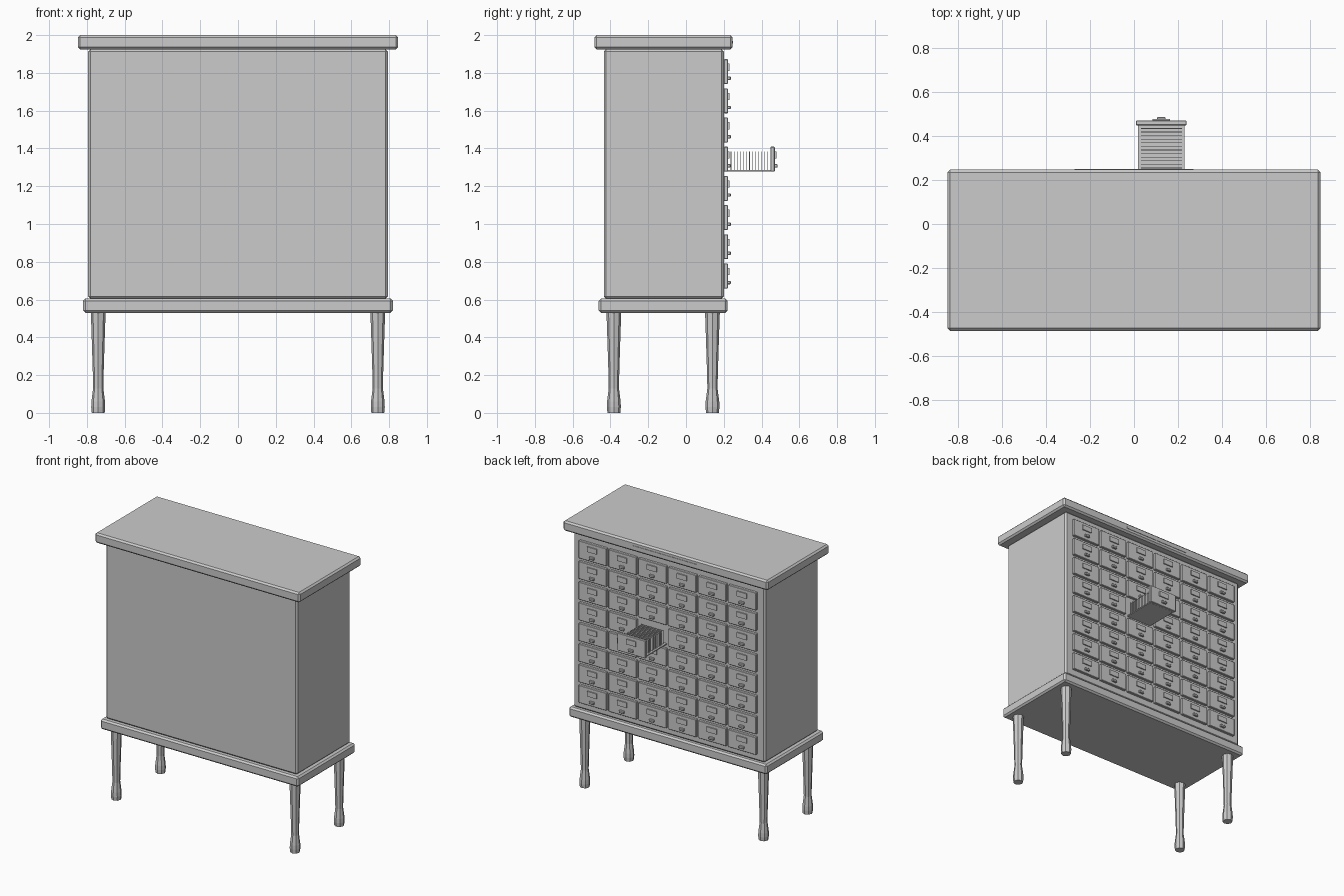
import bpy, bmesh, math

if "Cube" in bpy.data.objects:
    bpy.data.objects.remove(bpy.data.objects["Cube"])


def box(name, x, y, z, bevel=0.0):
    """Box from (min, max) ranges, optionally with a single chamfer."""
    bm = bmesh.new()
    bmesh.ops.create_cube(bm, size=1)
    for v in bm.verts:
        v.co = [r[0] + (c + 0.5) * (r[1] - r[0]) for c, r in zip(v.co, (x, y, z))]
    if bevel:
        bmesh.ops.bevel(bm, geom=bm.edges[:], offset=bevel, segments=1,
                        profile=0.5, affect='EDGES')
    return finish(name, bm)


def finish(name, bm):
    bmesh.ops.recalc_face_normals(bm, faces=bm.faces[:])
    me = bpy.data.meshes.new(name)
    bm.to_mesh(me)
    bm.free()
    ob = bpy.data.objects.new(name, me)
    bpy.context.collection.objects.link(ob)
    return ob


def turned_leg(name, cx, cy, profile, sides=8):
    bm = bmesh.new()
    rings = []
    for r, z in profile:
        rings.append([bm.verts.new((cx + r * math.cos(2 * math.pi * i / sides),
                                    cy + r * math.sin(2 * math.pi * i / sides), z))
                      for i in range(sides)])
    for a, b in zip(rings, rings[1:]):
        for i in range(sides):
            j = (i + 1) % sides
            bm.faces.new((a[i], a[j], b[j], b[i]))
    bm.faces.new(rings[0])
    bm.faces.new(rings[-1])
    return finish(name, bm)


# Carcass
box("cabinet_body", (-0.793, 0.793), (-0.435, 0.2), (0.605, 1.925), 0.012)
box("base_plinth", (-0.82, 0.82), (-0.462, 0.22), (0.53, 0.605), 0.012)
box("top_slab", (-0.848, 0.848), (-0.485, 0.247), (1.925, 2.0), 0.012)
box("top_edge_strip", (-0.27, 0.27), (0.245, 0.25), (1.955, 1.97))

# Legs
LEG = [(0.034, 0), (0.037, 0.03), (0.036, 0.06), (0.027, 0.13),
       (0.029, 0.22), (0.034, 0.38), (0.039, 0.53)]
for sx, side in ((-1, "left"), (1, "right")):
    for y, end in ((-0.382, "front"), (0.14, "back")):
        turned_leg(f"leg_{end}_{side}", sx * 0.74, y, LEG)

# Drawer grid on the +y side, one drawer pulled out
PITCH_X, PITCH_Z, OPEN = 0.248, 0.1545, (3, 4)
for col in range(6):
    for row in range(8):
        x = (col - 2.5) * PITCH_X
        z = 0.725 + row * PITCH_Z
        y = 0.448 if (col, row) == OPEN else 0.2
        tag = f"{col}_{row}"
        box(f"drawer_front_{tag}", (x - 0.115, x + 0.115), (y, y + 0.022),
            (z - 0.066, z + 0.066), 0.003)
        box(f"label_holder_{tag}", (x - 0.04, x + 0.04), (y + 0.02, y + 0.03),
            (z + 0.004, z + 0.042))
        box(f"drawer_pull_{tag}", (x - 0.02, x + 0.02), (y + 0.02, y + 0.037),
            (z - 0.044, z - 0.026), 0.003)

# Open drawer tray and its index cards
x = (OPEN[0] - 2.5) * PITCH_X
z = 0.725 + OPEN[1] * PITCH_Z
box("open_drawer_tray", (x - 0.105, x + 0.105), (0.19, 0.45), (z - 0.066, z - 0.058))
for i in range(14):
    y = 0.222 + i * 0.0163
    box(f"index_card_{i}", (x - 0.093, x + 0.093), (y - 0.0015, y + 0.0015),
        (z - 0.059, z + 0.042))
